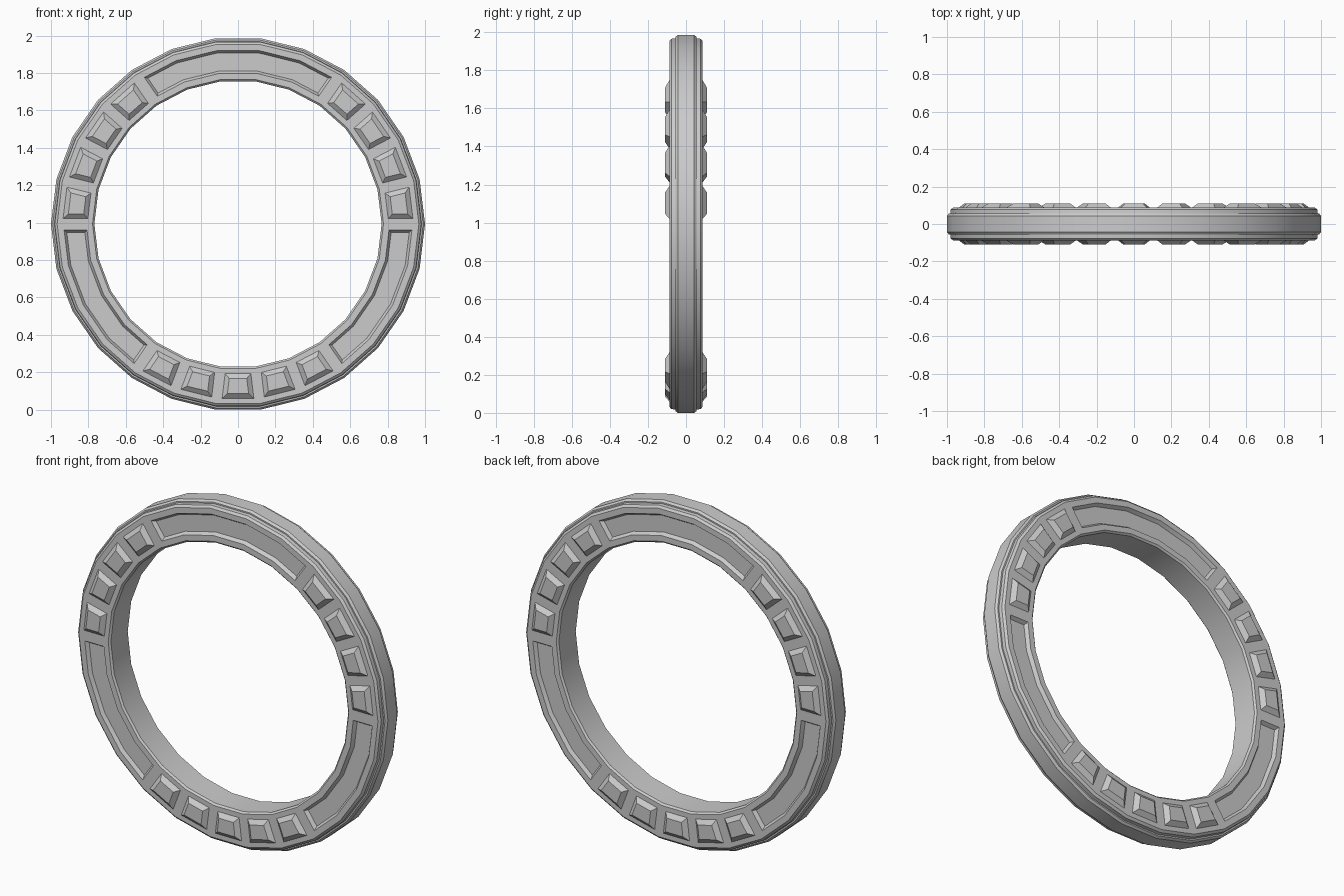
import bpy
import bmesh
import math
from mathutils import Vector

cube = bpy.data.objects.get("Cube")
if cube:
    bpy.data.objects.remove(cube, do_unlink=True)

SEGMENTS = 26
STEP = 2 * math.pi / SEGMENTS
CENTRE_Z = math.cos(STEP / 2)      # lowest flat edge rests on the floor

grey = bpy.data.materials.new("stone grey")
grey.use_nodes = True
grey.diffuse_color = (0.6, 0.6, 0.6, 1)
grey.node_tree.nodes["Principled BSDF"].inputs["Base Color"].default_value = grey.diffuse_color

# Half of the rim cross-section as (radius, depth), from the hole to the tread
half = [(0.768, 0.078), (0.778, 0.088), (0.967, 0.088), (0.98, 0.077),
        (0.982, 0.056), (0.99, 0.056), (1.0, 0.043)]
profile = [(r, -y) for r, y in half] + [(r, y) for r, y in reversed(half)]
FRONT_BAND = 1                     # flat side face in the profile
BACK_BAND = len(profile) - 3

# Revolve the cross-section into a faceted ring
bm = bmesh.new()
rings = []
for s in range(SEGMENTS):
    a = s * STEP
    rings.append([bm.verts.new((r * math.cos(a), y, CENTRE_Z + r * math.sin(a)))
                  for r, y in profile])
sides = {FRONT_BAND: [], BACK_BAND: []}
for s in range(SEGMENTS):
    here, there = rings[s], rings[(s + 1) % SEGMENTS]
    for i in range(len(profile)):
        j = (i + 1) % len(profile)
        face = bm.faces.new((here[i], here[j], there[j], there[i]))
        if i in sides:
            sides[i].append(face)
bmesh.ops.recalc_face_normals(bm, faces=bm.faces)

# Segment groups: four studs per upper side, five at the bottom, three long panels
studs = [0, 1, 2, 3, 9, 10, 11, 12, 17, 18, 19, 20, 21]
panels = [range(4, 9), range(13, 17), range(22, 26)]

for band in sides.values():
    # Sunken panels with sloped edges
    for group in panels:
        faces = [band[s] for s in group]
        for thickness, depth in ((0.033, 0), (0.013, -0.02)):
            bmesh.ops.inset_region(bm, faces=faces, thickness=thickness, depth=depth,
                                   use_boundary=True, use_even_offset=True)
    # Raised tapered studs
    faces = [band[s] for s in studs]
    for thickness, depth in ((0.028, 0), (0.025, 0.022)):
        bmesh.ops.inset_individual(bm, faces=faces, thickness=thickness, depth=depth,
                                   use_even_offset=True)

mesh = bpy.data.meshes.new("studded_ring")
bm.to_mesh(mesh)
bm.free()
mesh.materials.append(grey)
ring = bpy.data.objects.new("studded_ring", mesh)
bpy.context.collection.objects.link(ring)

# Smooth around the rim, crisp on every step and bevel
bpy.ops.object.select_all(action="DESELECT")
ring.select_set(True)
bpy.context.view_layer.objects.active = ring
bpy.ops.object.shade_smooth_by_angle(angle=math.radians(30))
